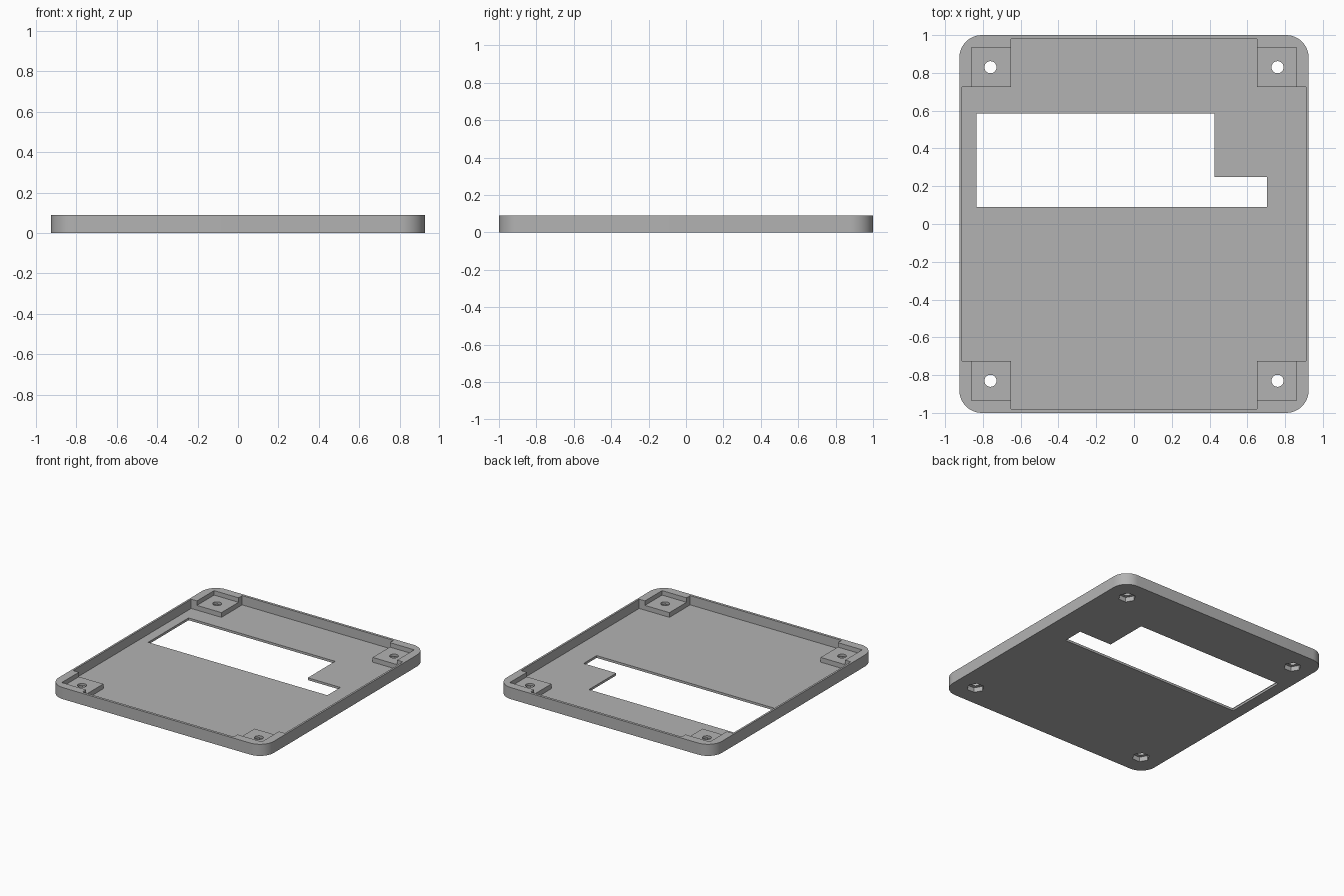
import bpy, math

if "Cube" in bpy.data.objects:
    bpy.data.objects.remove(bpy.data.objects["Cube"])

HEIGHT, FLOOR, BOSS, POCKET = 0.09, 0.018, 0.055, 0.036
HALF_X, HALF_Y, RADIUS = 0.925, 1.0, 0.12
SIGNS = [(1, 1), (-1, 1), (-1, -1), (1, -1)]

grey = bpy.data.materials.new("plain_grey")
grey.use_nodes = True
colour = (0.45, 0.45, 0.45, 1)
grey.diffuse_color = colour
grey.node_tree.nodes["Principled BSDF"].inputs["Base Color"].default_value = colour


def prism(name, outline, z0, z1):
    """Extrude a counter-clockwise outline from z0 to z1."""
    n = len(outline)
    verts = [(x, y, z) for z in (z0, z1) for x, y in outline]
    faces = [list(range(n))[::-1], list(range(n, 2 * n))]
    faces += [(i, (i + 1) % n, n + (i + 1) % n, n + i) for i in range(n)]
    mesh = bpy.data.meshes.new(name)
    mesh.from_pydata(verts, [], faces)
    mesh.materials.append(grey)
    obj = bpy.data.objects.new(name, mesh)
    bpy.context.collection.objects.link(obj)
    return obj


def ring(cx, cy, r, n, start=0.0):
    return [(cx + r * math.cos(start + math.tau * i / n),
             cy + r * math.sin(start + math.tau * i / n)) for i in range(n)]


def box(x0, x1, y0, y1):
    x0, x1 = sorted((x0, x1))
    y0, y1 = sorted((y0, y1))
    return [(x0, y0), (x1, y0), (x1, y1), (x0, y1)]


# Rounded plate
outline = []
for quarter, (sx, sy) in enumerate(SIGNS):
    for i in range(13):
        a = math.pi / 2 * (quarter + i / 12)
        outline.append((sx * (HALF_X - RADIUS) + RADIUS * math.cos(a),
                        sy * (HALF_Y - RADIUS) + RADIUS * math.sin(a)))
tray = prism("tray", outline, 0, HEIGHT)

# Cross-shaped cavity that leaves the four corners standing
cross = []
for sx, sy in SIGNS:
    corner = [(0.91, 0.725), (0.65, 0.725), (0.65, 0.98)]
    if sx * sy < 0:
        corner.reverse()
    cross += [(sx * x, sy * y) for x, y in corner]
cutters = [prism("cavity_cutter", cross, FLOOR, 0.2)]

# Stepped window through the floor
window = [(-0.835, 0.09), (0.705, 0.09), (0.705, 0.25),
          (0.425, 0.25), (0.425, 0.585), (-0.835, 0.585)]
cutters.append(prism("window_cutter", window, -0.1, 0.05))

# Corner bosses: lowered top, screw hole and hexagonal nut pocket below
for sx, sy in SIGNS:
    cx, cy = sx * 0.76, sy * 0.83
    recess = box(sx * 0.62, sx * 0.86, sy * 0.70, sy * 0.935)
    cutters += [prism("boss_cutter", recess, BOSS, 0.2),
                prism("screw_cutter", ring(cx, cy, 0.032, 32), -0.1, 0.3),
                prism("nut_cutter", ring(cx, cy, 0.062, 6), -0.1, POCKET)]

# Apply the cuts one after another
bpy.context.view_layer.objects.active = tray
for cutter in cutters:
    cutter.hide_render = True
    mod = tray.modifiers.new("cut", "BOOLEAN")
    mod.operation = "DIFFERENCE"
    mod.solver = "EXACT"
    mod.object = cutter
    bpy.ops.object.modifier_apply(modifier=mod.name)
    bpy.data.objects.remove(cutter)

# Smooth the rounded corners and holes, keep the edges sharp
bpy.ops.object.select_all(action="DESELECT")
tray.select_set(True)
bpy.ops.object.shade_smooth_by_angle(angle=math.radians(30))
